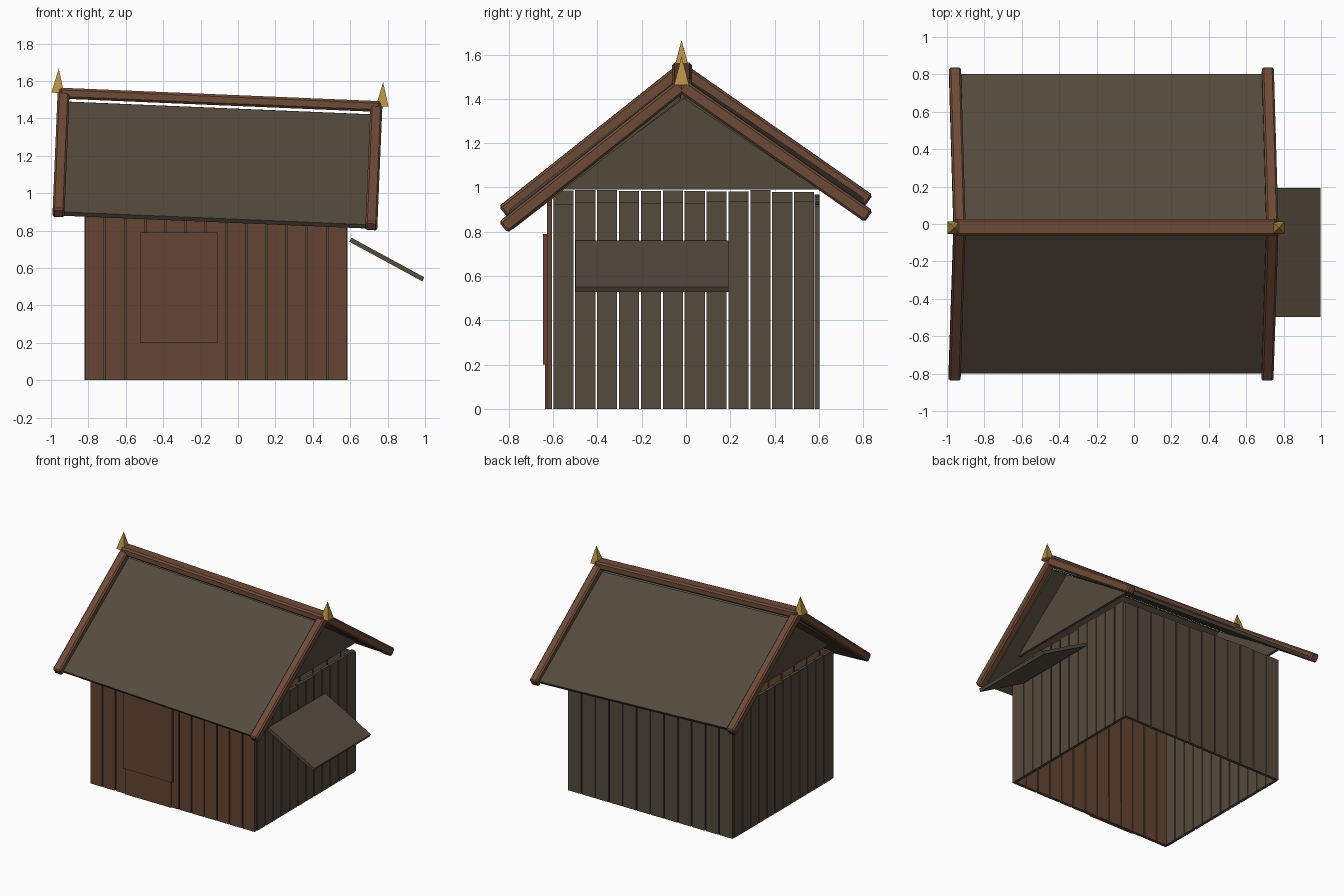
import bpy, bmesh, math, random
from mathutils import Matrix, Vector

if "Cube" in bpy.data.objects:
    bpy.data.objects.remove(bpy.data.objects["Cube"])

random.seed(4)


def material(name, rgb):
    m = bpy.data.materials.new(name)
    m.diffuse_color = (*rgb, 1)
    m.use_nodes = True
    m.node_tree.nodes["Principled BSDF"].inputs["Base Color"].default_value = m.diffuse_color
    return m


GREY = material("weathered_grey_wood", (0.088, 0.070, 0.047))
BROWN = material("brown_wood", (0.125, 0.060, 0.034))
TRIM = material("red_brown_trim", (0.155, 0.070, 0.038))
GOLD = material("gold", (0.48, 0.28, 0.055))

# The whole roof sags towards the right end
ROOF = Matrix.Translation((-0.109, 0, 1.2)) @ Matrix.Rotation(math.radians(2.4), 4, 'Y')
ROOF_Z = 1.2


def finish(name, bm, mat, matrix=None, bevel=0):
    bmesh.ops.recalc_face_normals(bm, faces=bm.faces)
    me = bpy.data.meshes.new(name)
    bm.to_mesh(me)
    bm.free()
    me.materials.append(mat)
    ob = bpy.data.objects.new(name, me)
    bpy.context.collection.objects.link(ob)
    if matrix:
        ob.matrix_world = matrix
    if bevel:
        mod = ob.modifiers.new("chamfer", 'BEVEL')
        mod.width = bevel
        mod.segments = 1
    return ob


def add_box(bm, lo, hi):
    lo, hi = Vector(lo), Vector(hi)
    size = Matrix.Diagonal((*(hi - lo), 1))
    bmesh.ops.create_cube(bm, size=1, matrix=Matrix.Translation((lo + hi) / 2) @ size)


def box(name, lo, hi, mat, matrix=None, bevel=0):
    bm = bmesh.new()
    add_box(bm, lo, hi)
    return finish(name, bm, mat, matrix, bevel)


def slab(name, x0, x1, p, q, thick, mat, bevel=0):
    """Board running from p to q in the roof's cross-section (y, z)."""
    p, q = Vector(p), Vector(q)
    d = (q - p).normalized()
    n = Vector((-d.y, d.x)) * thick / 2
    extrude(name, x0, x1, [p + n, q + n, q - n, p - n], mat, bevel)


def extrude(name, x0, x1, section, mat, bevel=0):
    """Extrude a (y, z) section along the roof's length."""
    bm = bmesh.new()
    vs = [bm.verts.new((x0, y, z - ROOF_Z)) for y, z in section]
    face = bm.faces.new(vs)
    new = bmesh.ops.extrude_face_region(bm, geom=[face])["geom"]
    bmesh.ops.translate(bm, vec=(x1 - x0, 0, 0),
                        verts=[v for v in new if isinstance(v, bmesh.types.BMVert)])
    finish(name, bm, mat, ROOF, bevel)


def plank_wall(name, axis, start, end, count, inner, outer, mat, top0, top1):
    """Row of upright planks with narrow gaps and slightly uneven tops."""
    bm = bmesh.new()
    pitch = (end - start) / count
    for i in range(count):
        a = start + i * pitch + 0.004
        b = a + pitch - 0.008
        top = top0 + (top1 - top0) * (i + 0.5) / count + random.uniform(-0.006, 0.006)
        if axis == 'x':
            add_box(bm, (a, inner, 0), (b, outer, top))
        else:
            add_box(bm, (inner, a, 0), (outer, b, top))
    finish(name, bm, mat)


# Walls
plank_wall("front_wall", 'x', -0.82, 0.585, 13, -0.605, -0.628, BROWN, 0.98, 0.92)
plank_wall("back_wall", 'x', -0.82, 0.585, 12, 0.58, 0.602, GREY, 0.975, 0.91)
plank_wall("right_wall", 'y', -0.603, 0.583, 12, 0.563, 0.585, GREY, 0.93, 0.935)
plank_wall("left_wall", 'y', -0.603, 0.583, 12, -0.82, -0.798, GREY, 0.985, 0.985)

# Door and the board beneath it
box("door", (-0.525, -0.645, 0.20), (-0.11, -0.625, 0.79), BROWN)
box("door_sill_board", (-0.515, -0.636, 0), (-0.125, -0.61, 0.20), BROWN)

# Propped hatch on the right wall
hatch = Matrix.Translation((0.796, -0.153, 0.645)) @ Matrix.Rotation(math.radians(28.5), 4, 'Y')
box("hatch_awning", (-0.222, -0.345, -0.012), (0.222, 0.345, 0.012), GREY, hatch)

# Roof panels
slab("front_roof_panel", -0.82, 0.82, (-0.79, 0.855), (-0.03, 1.445), 0.026, GREY)
slab("back_roof_panel", -0.82, 0.82, (0.795, 0.908), (0.0, 1.445), 0.026, GREY)

# Gables, edge beams and finials at both ends
for side, s in (("left", -1), ("right", 1)):
    gx = 0.695 * s
    extrude(side + "_gable", gx - 0.01, gx + 0.01,
            [(-0.565, 1.02), (0.61, 1.02), (-0.01, 1.432)], GREY)
    bx = 0.837 * s
    slab(side + "_front_edge_beam", bx - 0.032, bx + 0.032,
         (-0.825, 0.855), (-0.02, 1.495), 0.062, TRIM, 0.01)
    slab(side + "_back_edge_beam", bx - 0.032, bx + 0.032,
         (0.825, 0.905), (-0.02, 1.495), 0.062, TRIM, 0.01)
    bm = bmesh.new()
    bmesh.ops.create_cone(bm, cap_ends=True, segments=4, radius1=0.048, radius2=0, depth=0.13,
                          matrix=Matrix.Translation((0.868 * s, -0.02, 1.565 - ROOF_Z))
                          @ Matrix.Rotation(math.pi / 4, 4, 'Z'))
    finish(side + "_finial", bm, GOLD, ROOF)

# Ridge beam
box("ridge_beam", (-0.86, -0.064, 1.470 - ROOF_Z), (0.86, 0.028, 1.528 - ROOF_Z), TRIM, ROOF, 0.012)
